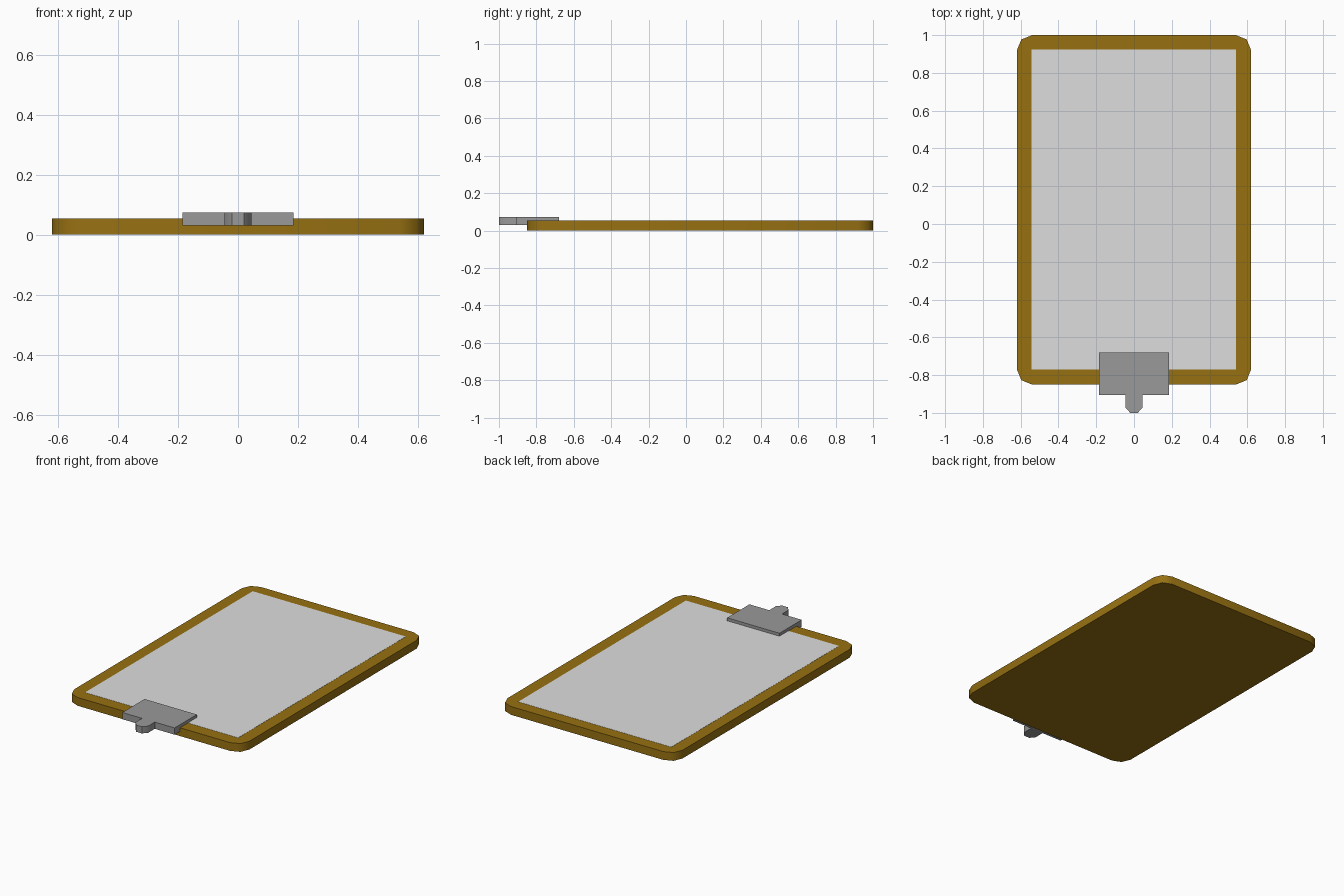
import bpy, bmesh, math

if "Cube" in bpy.data.objects:
    bpy.data.objects.remove(bpy.data.objects["Cube"])


def material(name, rgb):
    m = bpy.data.materials.new(name)
    m.diffuse_color = (*rgb, 1)
    m.use_nodes = True
    m.node_tree.nodes["Principled BSDF"].inputs["Base Color"].default_value = m.diffuse_color
    return m


def slab(name, outline, z0, z1, mat):
    """Extrude a closed xy outline from z0 to z1."""
    bm = bmesh.new()
    base = bm.faces.new([bm.verts.new((x, y, z0)) for x, y in outline])
    ext = bmesh.ops.extrude_face_region(bm, geom=[base])
    top = [v for v in ext["geom"] if isinstance(v, bmesh.types.BMVert)]
    bmesh.ops.translate(bm, verts=top, vec=(0, 0, z1 - z0))
    bmesh.ops.recalc_face_normals(bm, faces=bm.faces)
    mesh = bpy.data.meshes.new(name)
    bm.to_mesh(mesh)
    bm.free()
    mesh.materials.append(mat)
    ob = bpy.data.objects.new(name, mesh)
    bpy.context.collection.objects.link(ob)
    bpy.ops.object.select_all(action='DESELECT')
    ob.select_set(True)
    bpy.context.view_layer.objects.active = ob
    bpy.ops.object.shade_smooth_by_angle(angle=math.radians(46))
    return ob


def rounded_rect(x, y0, y1, r, steps):
    pts = []
    corners = [(x - r, y1 - r), (r - x, y1 - r), (r - x, y0 + r), (x - r, y0 + r)]
    for i, (cx, cy) in enumerate(corners):
        for s in range(steps + 1):
            a = math.pi / 2 * (i + s / steps)
            pts.append((cx + r * math.cos(a), cy + r * math.sin(a)))
    return pts


wood = material("brown_wood", (0.31, 0.165, 0.006))
white = material("paper_grey", (0.73, 0.73, 0.73))
metal = material("clip_metal", (0.32, 0.32, 0.32))

# Board with two-segment rounded corners
slab("board", rounded_rect(0.62, -0.85, 1.0, 0.08, 2), 0, 0.053, wood)

# Sheet of paper lying on the board
slab("paper", [(-0.543, -0.77), (0.54, -0.77), (0.54, 0.924), (-0.543, 0.924)],
     0.049, 0.054, white)

# Clip plate with a rounded finger tab, outline mirrored in x
half = [(0.02, -1.0), (0.045, -0.972), (0.045, -0.905), (0.185, -0.905), (0.185, -0.68)]
outline = half + [(-x, y) for x, y in reversed(half)]
slab("clip", outline, 0.03, 0.073, metal)
